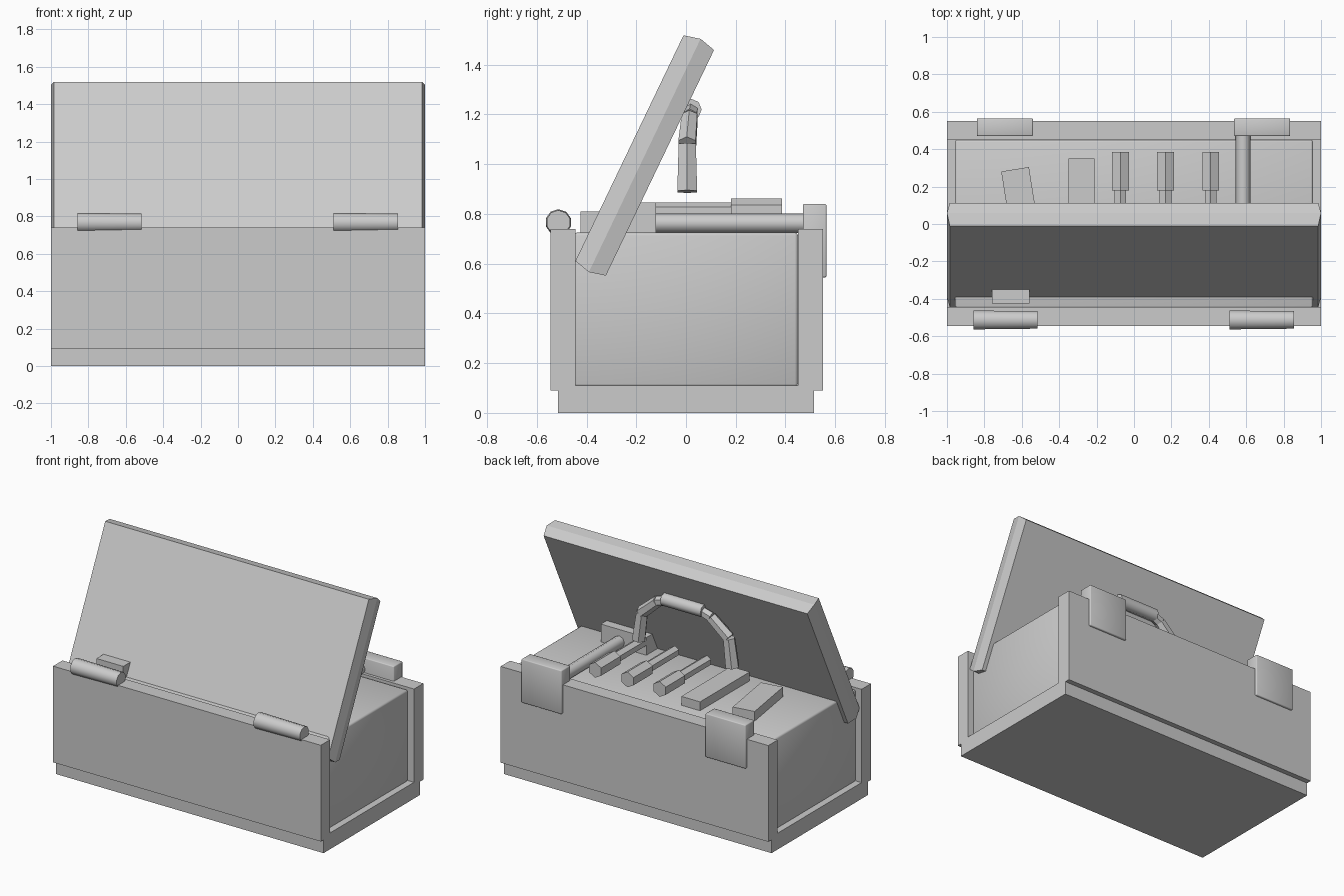
import bpy
import bmesh
from math import radians, pi
from mathutils import Vector

if "Cube" in bpy.data.objects:
    bpy.data.objects.remove(bpy.data.objects["Cube"], do_unlink=True)

GREY = (0.6, 0.6, 0.6, 1)
grey = bpy.data.materials.new("plain_grey")
grey.use_nodes = True
grey.diffuse_color = GREY
grey.node_tree.nodes["Principled BSDF"].inputs["Base Color"].default_value = GREY


def finish(bm, name, smooth=False):
    bmesh.ops.recalc_face_normals(bm, faces=bm.faces)
    for face in bm.faces:
        face.smooth = smooth
    mesh = bpy.data.meshes.new(name)
    bm.to_mesh(mesh)
    bm.free()
    mesh.materials.append(grey)
    ob = bpy.data.objects.new(name, mesh)
    bpy.context.collection.objects.link(ob)
    return ob


def box(name, x, y, z, turn=0, bevel=0, smooth=False):
    """Box between the given (min, max) ranges, turned about its own centre."""
    bm = bmesh.new()
    bmesh.ops.create_cube(bm, size=1)
    bmesh.ops.scale(bm, verts=bm.verts, vec=[r[1] - r[0] for r in (x, y, z)])
    if bevel:
        bmesh.ops.bevel(bm, geom=bm.edges[:], offset=bevel, segments=2,
                        profile=0.5, affect='EDGES')
    ob = finish(bm, name, smooth)
    ob.location = [(r[0] + r[1]) / 2 for r in (x, y, z)]
    ob.rotation_euler.z = radians(turn)
    return ob


def rod(name, a, b, r1, r2=None, sides=8):
    """Cylinder or cone from point a to point b."""
    a, b = Vector(a), Vector(b)
    bm = bmesh.new()
    bmesh.ops.create_cone(bm, cap_ends=True, segments=sides, radius1=r1,
                          radius2=r1 if r2 is None else r2, depth=(b - a).length)
    ob = finish(bm, name)
    ob.location = (a + b) / 2
    ob.rotation_euler = (b - a).to_track_quat('Z', 'Y').to_euler()
    return ob


def smooth_by_angle(objects, angle):
    for ob in objects:
        bpy.context.view_layer.objects.active = ob
        ob.select_set(True)
        bpy.ops.object.shade_smooth_by_angle(angle=radians(angle))
        ob.select_set(False)


# Case: base, long walls and inner bin
box("base", (-1, 1), (-0.515, 0.515), (0, 0.11))
box("front_wall", (-1, 1), (-0.545, -0.445), (0.09, 0.74))
box("back_wall", (-1, 1), (0.45, 0.55), (0.09, 0.74))
box("inner_bin", (-0.957, 0.957), (-0.45, 0.45), (0.105, 0.725), bevel=0.012, smooth=True)

# Open lid: a slab whose rim comes to a slight ridge halfway through
bm = bmesh.new()
rings = []
for t, hx, hz in ((-0.068, 0.985, 0.503), (0, 1, 0.52), (0.068, 0.985, 0.503)):
    rings.append([bm.verts.new((sx * hx, t, sz * hz))
                  for sx, sz in ((-1, -1), (1, -1), (1, 1), (-1, 1))])
for low, high in zip(rings, rings[1:]):
    for i in range(4):
        j = (i + 1) % 4
        bm.faces.new((low[i], low[j], high[j], high[i]))
bm.faces.new(rings[0])
bm.faces.new(rings[-1])
lid = finish(bm, "lid")
lid.location = (0, -0.166, 1.035)
lid.rotation_euler.x = radians(-25.6)

# Front latch rolls and back hinge plates, one pair each
rolls = []
for side, x in (("right", -0.687), ("left", 0.683)):
    roll = rod(side + "_latch_roll", (x - 0.172, -0.513, 0.766),
               (x + 0.172, -0.513, 0.766), 0.053, 0.049, 10)
    rolls.append(roll)
for side, x in (("right", -0.69), ("left", 0.685)):
    box(side + "_hinge_plate", (x - 0.15, x + 0.15), (0.47, 0.565), (0.545, 0.84),
        bevel=0.006, smooth=True)
smooth_by_angle(rolls, 40)

# Carrying handle: faceted arch with a thicker grip
arch = [(0.35, 0.005, 0.89), (0.325, 0.005, 1.08), (0.2, 0.015, 1.19), (0.13, 0.02, 1.215)]
for sign, side in ((1, "left"), (-1, "right")):
    pts = [(sign * x, y, z) for x, y, z in arch]
    for i, (a, b) in enumerate(zip(pts, pts[1:])):
        rod(f"{side}_handle_bar_{i + 1}", a, b, 0.046 - 0.006 * i, 0.04 - 0.004 * i, 6)
grip = rod("handle_grip", (-0.15, 0.02, 1.22), (0.15, 0.02, 1.22), 0.043)

# Three drivers with fat hexagonal grips
for i, x in enumerate((-0.073, 0.168, 0.41)):
    rod(f"driver_shaft_{i + 1}", (x, -0.12, 0.81), (x, 0.2, 0.81), 0.036, sides=6)
    rod(f"driver_grip_{i + 1}", (x, 0.18, 0.81), (x, 0.385, 0.81), 0.052, sides=6)

# Hammer
hammer_handle = rod("hammer_handle", (0.583, -0.15, 0.763), (0.583, 0.48, 0.763), 0.039)
box("hammer_head", (0.38, 0.72), (-0.28, -0.12), (0.715, 0.845))
smooth_by_angle([grip, hammer_handle], 50)

# Loose blocks
box("straight_block", (-0.35, -0.21), (-0.18, 0.35), (0.7, 0.785))
box("turned_block", (-0.68, -0.53), (-0.1, 0.295), (0.7, 0.79), turn=9)
box("front_block", (-0.76, -0.56), (-0.425, -0.27), (0.7, 0.81))
